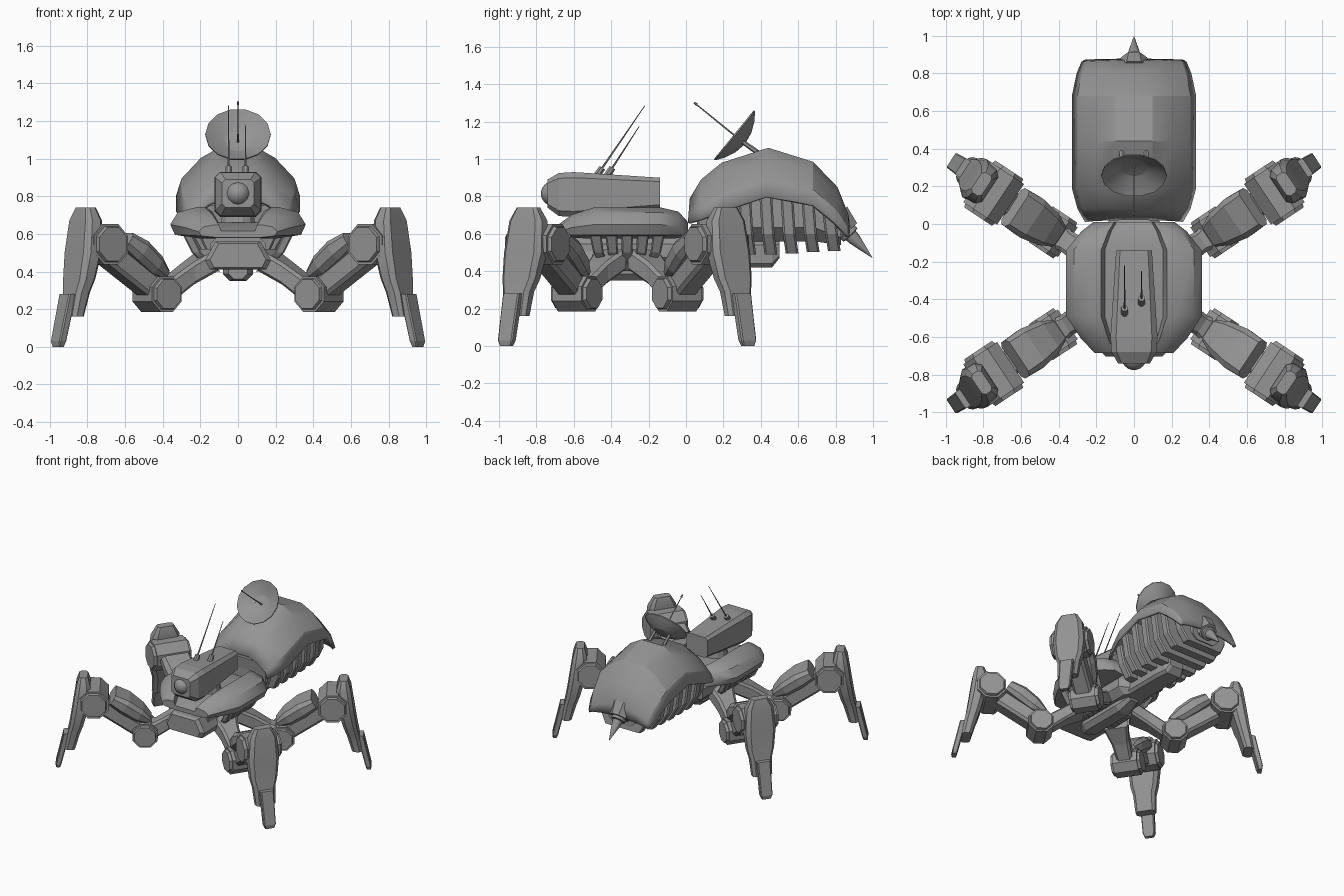
import bpy, bmesh, math
from mathutils import Vector

if "Cube" in bpy.data.objects:
    bpy.data.objects.remove(bpy.data.objects["Cube"])

mat = bpy.data.materials.new("gunmetal grey")
mat.diffuse_color = (0.3, 0.3, 0.3, 1)
mat.use_nodes = True
mat.node_tree.nodes["Principled BSDF"].inputs["Base Color"].default_value = mat.diffuse_color


def loft(name, rings, closed=True, caps=True, smooth=None):
    """Skin a list of equal-length rings of points."""
    bm = bmesh.new()
    vs = [[bm.verts.new(p) for p in r] for r in rings]
    n = len(rings[0])
    for a, b in zip(vs, vs[1:]):
        for i in range(n if closed else n - 1):
            j = (i + 1) % n
            bm.faces.new((a[i], a[j], b[j], b[i]))
    if caps:
        bm.faces.new(vs[0])
        bm.faces.new(vs[-1])
    bmesh.ops.recalc_face_normals(bm, faces=bm.faces)
    me = bpy.data.meshes.new(name)
    bm.to_mesh(me)
    bm.free()
    me.materials.append(mat)
    ob = bpy.data.objects.new(name, me)
    bpy.context.collection.objects.link(ob)
    if smooth:
        bpy.ops.object.select_all(action='DESELECT')
        ob.select_set(True)
        bpy.context.view_layer.objects.active = ob
        bpy.ops.object.shade_smooth_by_angle(angle=math.radians(smooth))
    return ob


def octo(a, b, k=0.3):
    """Chamfered rectangle with half sizes a, b."""
    c = min(a, b) * k
    return [(a, b - c), (a - c, b), (c - a, b), (-a, b - c),
            (-a, c - b), (c - a, -b), (a - c, -b), (a, c - b)]


def rod(name, p, q, r0, r1, n=8, smooth=None):
    """Straight tapered rod between two points."""
    p, q = Vector(p), Vector(q)
    m = (q - p).to_track_quat('Z', 'Y')
    ring = lambda c, r: [c + m @ Vector((r * math.cos((i + .5) * math.tau / n),
                                         r * math.sin((i + .5) * math.tau / n), 0)) for i in range(n)]
    return loft(name, [ring(p, r0), ring(q, r1)], smooth=smooth)


def spun(name, p, axis, prof, n, caps=True, smooth=40):
    """Surface of (radius, offset) pairs around an axis."""
    p, axis = Vector(p), Vector(axis).normalized()
    m = axis.to_track_quat('Z', 'Y')
    return loft(name, [[p + axis * h + m @ Vector((r * math.cos(i * math.tau / n),
                r * math.sin(i * math.tau / n), 0)) for i in range(n)] for r, h in prof],
                caps=caps, smooth=smooth)


def beam_y(name, stations, k=0.3, smooth=None):
    """Beam along y: (y, half width, z bottom, z top)."""
    return loft(name, [[(x, y, (lo + hi) / 2 + z) for x, z in octo(w, (hi - lo) / 2, k)]
                       for y, w, lo, hi in stations], smooth=smooth)


# ---- legs: s runs outward, v across the leg ----
CY = -0.315
D, N = (0.83, 0.557), (-0.557, 0.83)


def leg(sx, sy, tag):
    def P(s, v, z):
        return (sx * (.43 + .83 * s + .55 * v), CY + sy * (.27 + .55 * s - .83 * v), z)

    def along(name, stations, k=.3):
        # stations: distance along thigh, offset above it, half thickness, half width
        loft(name, [[P(t * D[0] + (o + a) * N[0], b, .285 + t * D[1] + (o + a) * N[1])
                     for a, b in octo(h, w, k)] for t, o, h, w in stations])

    def drum(name, s, z, r, w, n=8):
        loft(name, [[P(s + r * f * math.cos((i + .5) * math.tau / n), v,
                       z + r * f * math.sin((i + .5) * math.tau / n)) for i in range(n)]
                    for v, f in ((-w, .82), (-w + .02, .88), (-w + .02, 1),
                                 (w - .02, 1), (w - .02, .88), (w, .82))])

    drum("hip_joint_" + tag, 0, .28, .102, .115)
    drum("knee_joint_" + tag, .38, .545, .117, .15)
    # arm from belly to hip
    loft("hip_arm_" + tag, [[P(s, b, z + a) for a, b in octo(h, w)] for s, z, h, w in
         ((-.33, .46, .06, .1), (-.2, .39, .06, .07), (-.08, .31, .065, .06), (.02, .28, .07, .09))])
    along("thigh_beam_" + tag, [(0, 0, .06, .07), (.46, 0, .065, .07)])
    along("thigh_armour_" + tag, [(.03, .1, .025, .065), (.12, .1, .055, .1),
                                  (.25, .105, .06, .12), (.36, .1, .045, .115)], .5)
    # shin stations: height, s, v, half thickness, half width
    loft("shin_" + tag, [[P(s + a, v + b, z) for a, b in octo(t, w, .5)] for z, s, v, t, w in
         ((.74, .46, -.005, .032, .065), (.67, .46, -.005, .053, .105), (.5, .48, -.01, .058, .12),
          (.36, .51, -.018, .05, .105), (.29, .53, -.022, .045, .085), (.16, .56, -.022, .037, .077))], smooth=35)
    loft("foot_" + tag, [[P(s + a, b - .022, z) for a, b in octo(t, w)] for z, s, t, w in
         ((.28, .585, .024, .052), (.03, .645, .022, .047), (0, .648, .015, .035))])


for sx, a in ((1, "right"), (-1, "left")):
    for sy, b in ((-1, "front"), (1, "rear")):
        leg(sx, sy, b + "_" + a)

# ---- thorax ----
# grooved shell, cross-sections along y: y, half width, height scale
half = [(.0, .66), (.155, .66), (.175, .742), (.22, .742), (.32, .715), (.36, .65), (.335, .595), (.2, .575)]


def thorax_ring(y, w, top):
    pts = [(x * w, y, .585 + (z - .585) * top) for x, z in half]
    return pts + [(-x, yy, z) for x, yy, z in pts[:0:-1]]


loft("thorax_shell", [thorax_ring(*s) for s in
     ((-.685, .58, .4), (-.61, .78, .75), (-.49, 1, 1), (-.14, 1, 1), (-.04, .78, .85), (.01, .6, .5))], smooth=40)
chin = [(-.12, .56), (.12, .56), (.175, .46), (.15, .41), (-.15, .41), (-.175, .46)]
loft("chin_plate", [[(x * f, y, .485 + (z - .485) * f) for x, z in chin]
                    for y, f in ((-.705, .85), (-.68, 1), (-.5, 1))])
beam_y("belly", [(-.6, .15, .42, .6), (0, .15, .42, .6), (.06, .09, .42, .55)], .6)
beam_y("keel", [(-.56, .05, .36, .44), (-.5, .08, .35, .45), (-.12, .08, .35, .45), (.0, .05, .4, .46)], .7)
beam_y("abdomen_link", [(0, .09, .42, .56), (.36, .09, .42, .56), (.46, .08, .42, .56), (.5, .06, .47, .56)])
rod("neck", (0, -.38, .62), (0, -.38, .74), .1, .08, 12)
for sx in (-1, 1):
    for i in range(5):
        y = CY + (i - 2) * .085
        loft("thorax_rib", [[(sx * x + a, (y - CY) * f + CY + b, z) for a, b in octo(.025, w)]
             for x, z, w, f in ((.27, .6, .032, 1), (.22, .5, .028, .9), (.12, .4, .02, .6))])

# ---- turret ----
beam_y("turret", [(-.74, .085, .74, .89), (-.68, .12, .695, .925), (-.6, .125, .69, .93),
                  (-.14, .095, .735, .9)], .25)
spun("turret_eye", (0, -.71, .815), (0, -1, 0),
     [(.066 * math.cos(t * math.pi / 12), .066 * math.sin(t * math.pi / 12)) for t in (-2, 0, 1, 2, 3, 4, 5, 5.9)], 12)
for x, y, y2, z2 in ((-.05, -.47, -.22, 1.285), (.04, -.415, -.25, 1.175)):
    d = (Vector((x, y2, z2)) - Vector((x, y, .92))).normalized()
    b = Vector((x, y, .92))
    rod("antenna_base", b - d * .02, b + d * .04, .021, .019)
    rod("antenna", b, (x, y2, z2), .006, .002, 6)

# ---- abdomen ----
arch = [(-1, 0), (-.91, .36), (-.6, .78), (-.3, 1), (.3, 1), (.6, .78), (.91, .36), (1, 0)]
shell = loft("abdomen_shell", [[(w * x, ye + (yt - ye) * h, ze + (zt - ze) * h) for x, h in arch]
             for yt, zt, ye, ze, w in ((.02, .79, .01, .66, .26), (.08, .89, .08, .68, .3),
             (.19, .98, .19, .72, .33), (.44, 1.06, .43, .80, .33), (.68, .985, .68, .755, .33),
             (.81, .85, .80, .66, .305), (.87, .70, .86, .60, .28), (.878, .62, .872, .585, .265))],
             closed=False, caps=False, smooth=25)
sol = shell.modifiers.new("thickness", 'SOLIDIFY')
sol.thickness = .02
sol.offset = -1 if sum(p.normal.z for p in shell.data.polygons) > 0 else 1
beam_y("abdomen_core", [(.06, .14, .56, .74), (.2, .15, .56, .86), (.45, .15, .56, .93),
                        (.68, .15, .56, .87), (.83, .12, .54, .7)], .5)
for i in range(7):
    y = .1 + i * .113
    top = .74 + .1 * math.sin(math.pi * (i + .3) / 6.6) - (.04 if i == 6 else 0)
    low = .49 + .006 * max(0, i - 3)
    w = .23 if i in (0, 6) else .27
    loft("abdomen_rib", [[(a, y + dy + b, z) for a, b in octo(w * f, .034)] for z, f, dy in
         ((top, 1, -.015), (.6, .92, 0), (low, .7, .015))])

# tail spike
T = Vector((0, .12, -.125)).normalized()
base = Vector((0, .83, .645))
rod("tail_mount", base - T * .05, base + T * .05, .1, .075, 8)
spun("tail_spike", base, T, [(.055, .04), (.055, .07), (.038, .075), (.036, .1), (.002, .238)], 10)

# ---- dish ----
A = Vector((0, -.775, .632))
C = Vector((0, .265, 1.122))
spun("dish", C, A, [(.01, -.064), (.07, -.054), (.13, -.027), (.174, .004), (.174, .012),
                    (.13, -.017), (.07, -.044), (.01, -.054)], 14, smooth=15)
rod("dish_feed", C - A * .055, (0, .045, 1.3), .005, .003, 6)
rod("dish_feed_tip", C + A * .265, C + A * .285, .007, .005, 6)
for x in (-.065, .065):
    rod("dish_strut", C - A * .045 + Vector((x, 0, 0)), (x, .39, 1.03), .012, .014, 6)
